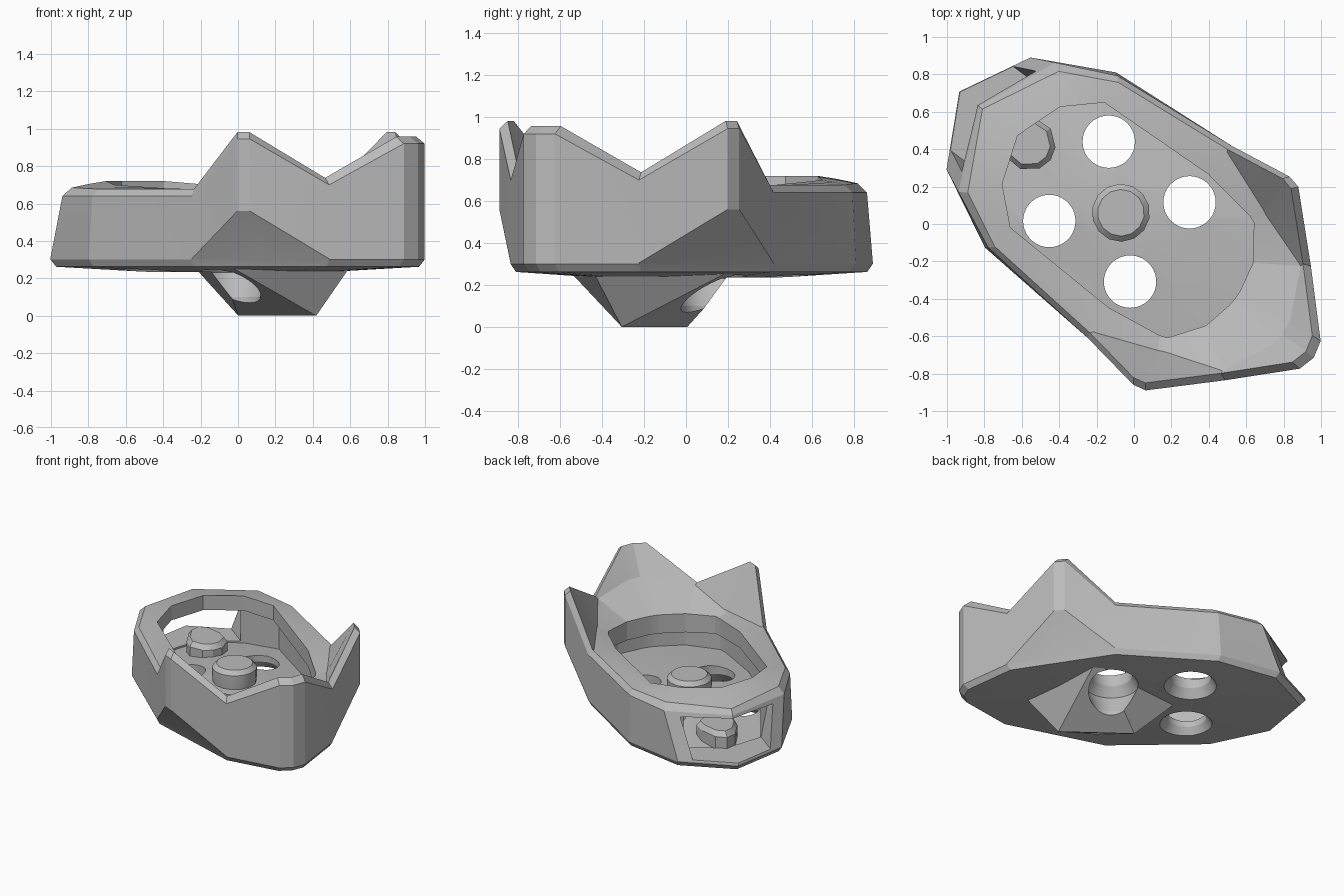
import bpy
import bmesh
from math import sin, cos, tau, radians
from mathutils import Matrix, Vector

default_cube = bpy.data.objects.get("Cube")
if default_cube:
    bpy.data.objects.remove(default_cube, do_unlink=True)

# One plain grey for the whole model
grey = bpy.data.materials.new("plain grey")
grey.use_nodes = True
colour = (0.5, 0.5, 0.5, 1)
grey.diffuse_color = colour
grey.node_tree.nodes["Principled BSDF"].inputs["Base Color"].default_value = colour

# The model is symmetric about a diagonal axis: local x runs along it to the tall end
placement = Matrix(((0.8, 0.6, 0, -0.07), (-0.6, 0.8, 0, 0.06), (0, 0, 1, 0), (0, 0, 0, 1)))


def finish(name, bm):
    """Turn a bmesh in axis coordinates into a placed, coloured object."""
    bmesh.ops.recalc_face_normals(bm, faces=bm.faces)
    bm.transform(placement)
    mesh = bpy.data.meshes.new(name)
    bm.to_mesh(mesh)
    bm.free()
    mesh.materials.append(grey)
    obj = bpy.data.objects.new(name, mesh)
    bpy.context.collection.objects.link(obj)
    return obj


def loft(name, rings):
    """Skin closed rings of equal length and cap both ends."""
    bm = bmesh.new()
    loops = [[bm.verts.new(p) for p in ring] for ring in rings]
    for low, high in zip(loops, loops[1:]):
        for i in range(len(low)):
            bm.faces.new((low[i - 1], low[i], high[i], high[i - 1]))
    bm.faces.new(loops[0])
    bm.faces.new(loops[-1])
    return finish(name, bm)


def mirror(half):
    """Complete a half ring that starts and ends on the axis."""
    return half + [(x, -y, z) for x, y, z in half[-2:0:-1]]


def level(half, heights):
    return [(p[0], p[1], z) for p, z in zip(half, heights)]


def flat(half, z):
    return [(p[0], p[1], z) for p in half]


def scaled(half, factor, lift=0, centre=0.1):
    return [(centre + (p[0] - centre) * factor, p[1] * factor, p[2] + lift) for p in half]


def disc(centre, radius, z, sides):
    return [(centre[0] + radius * cos(tau * i / sides),
             centre[1] + radius * sin(tau * i / sides), z) for i in range(sides)]


def activate(obj):
    bpy.ops.object.select_all(action="DESELECT")
    bpy.context.view_layer.objects.active = obj
    obj.select_set(True)


def cut(obj, tool, operation="DIFFERENCE"):
    mod = obj.modifiers.new(tool.name, "BOOLEAN")
    mod.operation = operation
    mod.solver = "EXACT"
    mod.object = tool
    activate(obj)
    bpy.ops.object.modifier_apply(modifier=mod.name)
    bpy.data.objects.remove(tool, do_unlink=True)


def smooth(obj, angle):
    activate(obj)
    bpy.ops.object.shade_smooth_by_angle(angle=radians(angle))


# Half outline from the low end, past the side spike and valley, to the end spike
outline = [(-1.08, 0), (-.885, .374), (-.47, .585), (.26, .642), (.605, .696),
           (.676, .68), (.983, .382), (1.265, .093), (1.29, 0)]

# The foot of the wall runs straight under the side spikes
foot = list(outline)
for i in (4, 5):
    x = outline[i][0]
    t = (x - outline[3][0]) / (outline[6][0] - outline[3][0])
    foot[i] = (x, outline[3][1] + t * (outline[6][1] - outline[3][1]))
base = flat(foot, 0.3)
under_spike = level(outline, [.31, .31, .31, .305, .56, .56, .305, .31, .31])

# Wall top, with the face of the low end leaning far back
top_outline = [(-.95, 0), (-.762, .432), (-.455, .575)] + outline[3:]
wall_top = level(top_outline, [.625, .64, .64, .64, .945, .945, .7, .92, .92])
rim = scaled(wall_top, 0.955, 0.037)
rim[:2] = [(-.925, 0, .665), (-.72, .405, .685)]

# Slope from the rim down to the opening
fold = [(-.8, 0, .695), (-.66, .33, .705), (-.44, .48, .69), (.26, .6, .67), (.6, .47, .66),
        (.63, .455, .66), (.94, .35, .72), (1.07, .08, .77), (1.08, 0, .77)]
opening = [(-.69, 0, .72), (-.6, .258, .72), (-.425, .418, .7), (.25, .445, .66), (.56, .4, .63),
           (.6, .385, .63), (.726, .21, .62), (.76, .05, .62), (.764, 0, .62)]
lip = level(opening, [.61, .61, .59, .54, .5, .5, .48, .48, .48])
hollow = scaled(lip, 1.16)
floor_z = 0.335
floor = level(hollow, [.31, .31, .325] + [floor_z] * 6)

halves = [flat(scaled(base, 0.5), 0.235), flat(scaled(base, 0.97), 0.262), base, under_spike,
          wall_top, rim, fold, opening, lip, hollow, floor,
          flat(scaled(floor, 0.3, centre=0), 0.385)]
body = loft("crown_tray", [mirror(h) for h in halves])

# Keel under the tray
bm = bmesh.new()
for p in [(.09, 0, 0), (.61, 0, 0), (-.25, 0, .3), (.87, 0, .3), (.36, .54, .3), (.36, -.54, .3)]:
    bm.verts.new(Vector(p))
bmesh.ops.convex_hull(bm, input=bm.verts)
cut(body, finish("keel", bm), "UNION")

# Window through the low end
section = [(-.28, .322), (.28, .322), (.334, .605), (-.334, .605)]
cut(body, loft("window_cutter", [[(x, y, z) for y, z in section] for x in (-1.3, -.72)]))

# Four holes, countersunk underneath
for x in (-.28, .26):
    for y in (-.265, .265):
        profile = ((.14, -.05), (.14, .1), (.185, .23), (.14, .3), (.14, .5))
        cut(body, loft("hole_cutter", [disc((x, y), r, z, 40) for r, z in profile]))
smooth(body, 12)

# Round knob in the middle of the floor
knob_profile = ((.145, floor_z), (.155, .44), (.155, .49), (.125, .52))
knob = loft("centre_knob", [disc((0, 0), r, z, 14) for r, z in knob_profile])
smooth(knob, 30)

# Low rounded wedge knob by the window
wedge = [(-.47, 0), (-.49, .07), (-.57, .135), (-.66, .13), (-.79, .07), (-.83, 0)]
wedge_rings = [mirror(flat(wedge, .305)), mirror(flat(wedge, .405)),
               mirror(scaled(flat(wedge, .44), 0.82, centre=-.63))]
end_knob = loft("wedge_knob", wedge_rings)
smooth(end_knob, 30)
